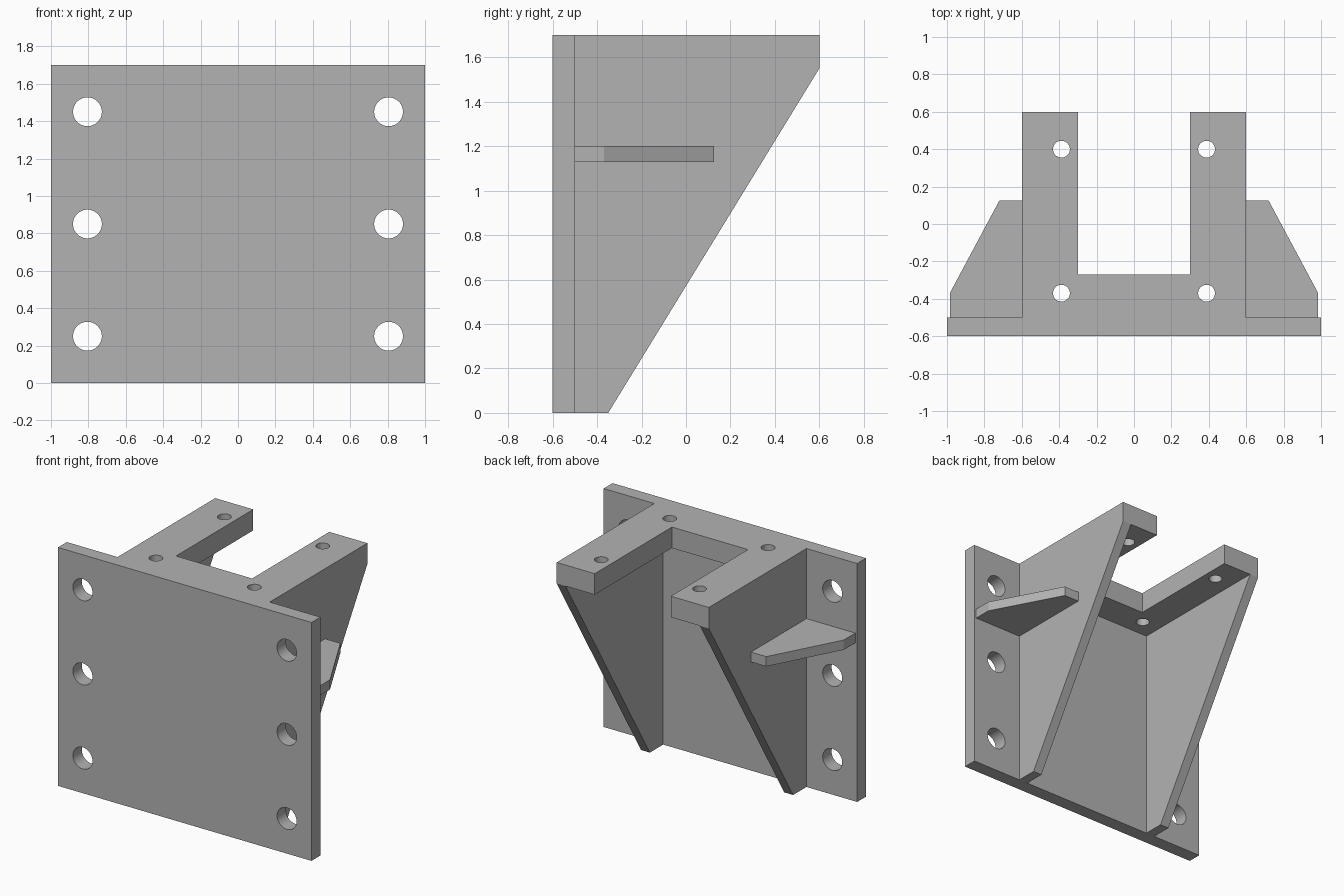
import bpy, bmesh
from mathutils import Matrix, Vector

cube = bpy.data.objects.get("Cube")
if cube:
    bpy.data.objects.remove(cube, do_unlink=True)

steel = bpy.data.materials.new("grey_steel")
steel.use_nodes = True
GREY = (0.45, 0.45, 0.45, 1)
steel.diffuse_color = GREY
steel.node_tree.nodes["Principled BSDF"].inputs["Base Color"].default_value = GREY


def to_object(name, bm):
    bmesh.ops.recalc_face_normals(bm, faces=bm.faces)
    mesh = bpy.data.meshes.new(name)
    bm.to_mesh(mesh)
    bm.free()
    mesh.materials.append(steel)
    obj = bpy.data.objects.new(name, mesh)
    bpy.context.collection.objects.link(obj)
    return obj


def slab(name, outline, depth):
    """Extrude a closed 3D outline along the depth vector."""
    bm = bmesh.new()
    face = bm.faces.new([bm.verts.new(p) for p in outline])
    result = bmesh.ops.extrude_face_region(bm, geom=[face], use_keep_orig=True)
    moved = [v for v in result["geom"] if isinstance(v, bmesh.types.BMVert)]
    bmesh.ops.translate(bm, verts=moved, vec=depth)
    return to_object(name, bm)


def drill(obj, centres, radius, axis):
    """Cut round through holes along the axis, then smooth their walls."""
    bm = bmesh.new()
    turn = Vector((0, 0, 1)).rotation_difference(Vector(axis)).to_matrix().to_4x4()
    for c in centres:
        bmesh.ops.create_cone(bm, cap_ends=True, segments=48, radius1=radius,
                              radius2=radius, depth=0.4,
                              matrix=Matrix.Translation(c) @ turn)
    cutter = to_object("hole_cutter", bm)
    cutter.hide_render = True
    mod = obj.modifiers.new("holes", "BOOLEAN")
    mod.object, mod.operation, mod.solver = cutter, "DIFFERENCE", "EXACT"
    bpy.ops.object.select_all(action="DESELECT")
    bpy.context.view_layer.objects.active = obj
    obj.select_set(True)
    bpy.ops.object.modifier_apply(modifier=mod.name)
    bpy.data.objects.remove(cutter, do_unlink=True)
    bpy.ops.object.shade_smooth_by_angle()


# Upright mounting plate with six bolt holes
mount = slab("mounting_plate",
             [(-1, -0.6, 0), (1, -0.6, 0), (1, -0.6, 1.7), (-1, -0.6, 1.7)], (0, 0.1, 0))
drill(mount, [(x, -0.55, z) for x in (-0.805, 0.805) for z in (0.25, 0.85, 1.45)],
      0.077, (0, 1, 0))

# U-shaped top shelf with four small holes
half = [(0.6, -0.5), (0.6, 0.6), (0.3, 0.6), (0.3, -0.27)]
u_shape = half + [(-x, y) for x, y in reversed(half)]
shelf = slab("top_shelf", [(x, y, 1.55) for x, y in u_shape], (0, 0, 0.15))
drill(shelf, [(x, y, 1.62) for x in (-0.388, 0.388) for y in (-0.37, 0.4)],
      0.045, (0, 0, 1))

# Sloped gussets and side ribs, mirrored left and right
gusset = [(-0.5, 0), (-0.35, 0), (0.6, 1.55), (-0.5, 1.55)]
rib = [(0.6, -0.5), (0.985, -0.5), (0.985, -0.37), (0.72, 0.125), (0.6, 0.125)]
for side, s in (("left", 1), ("right", -1)):
    slab(side + "_gusset", [(s * 0.6, y, z) for y, z in gusset], (-s * 0.07, 0, 0))
    slab(side + "_rib", [(s * x, y, 1.13) for x, y in rib], (0, 0, 0.07))
